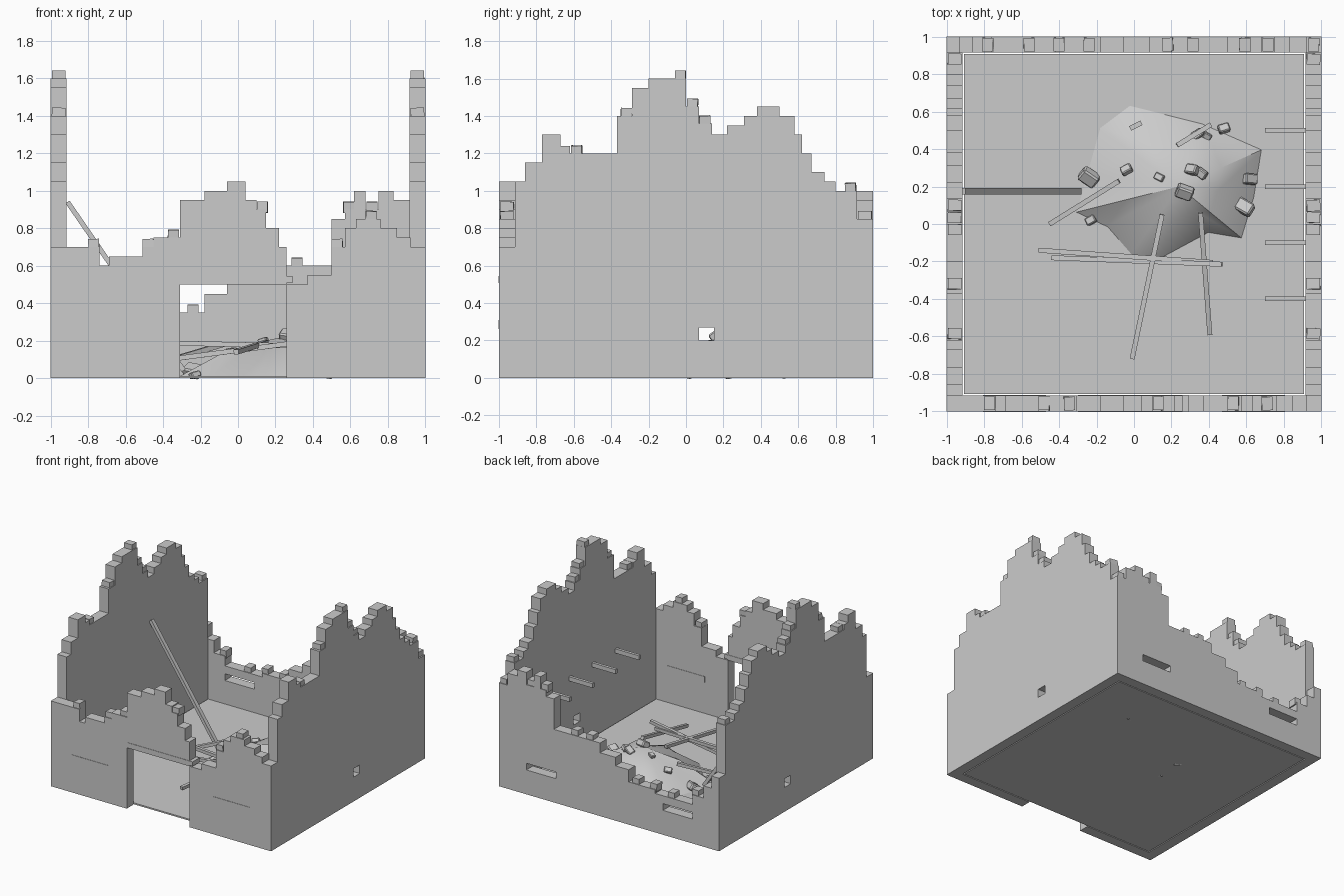
import bpy, bmesh, math, random
from mathutils import Vector, Matrix
from mathutils.bvhtree import BVHTree

if "Cube" in bpy.data.objects:
    bpy.data.objects.remove(bpy.data.objects["Cube"])

random.seed(4)
T = 0.085  # wall thickness
IN = 1 - T


def new_obj(name, bm):
    bmesh.ops.recalc_face_normals(bm, faces=bm.faces)
    me = bpy.data.meshes.new(name)
    bm.to_mesh(me)
    bm.free()
    ob = bpy.data.objects.new(name, me)
    bpy.context.collection.objects.link(ob)
    return ob


def box(name, lo, hi):
    bm = bmesh.new()
    c = [(a + b) / 2 for a, b in zip(lo, hi)]
    s = [b - a for a, b in zip(lo, hi)]
    bmesh.ops.create_cube(bm, size=1, matrix=Matrix.Translation(c) @ Matrix.Diagonal((*s, 1)))
    return new_obj(name, bm)


def plank(name, a, b, w=0.026, h=0.026):
    a, b = Vector(a), Vector(b)
    d = b - a
    bm = bmesh.new()
    m = Matrix.Translation((a + b) / 2) @ d.to_track_quat('X', 'Z').to_matrix().to_4x4()
    bmesh.ops.create_cube(bm, size=1, matrix=m @ Matrix.Diagonal((d.length, w, h, 1)))
    return new_obj(name, bm)


def brick(name, c, s, tilt):
    bm = bmesh.new()
    r = Matrix.Identity(4)
    for ax in 'XYZ':
        r = r @ Matrix.Rotation(random.uniform(-tilt, tilt), 4, ax)
    bmesh.ops.create_cube(bm, size=1, matrix=Matrix.Translation(c) @ r @ Matrix.Diagonal((*s, 1)))
    if tilt > 0.2:
        bmesh.ops.bevel(bm, geom=bm.edges[:], offset=min(s) * 0.15, segments=1, affect='EDGES')
    return new_obj(name, bm)


def wall(name, steps, end, bricks, place, door=None):
    """Stepped profile: steps are (start, height), place maps (along, depth, z) to the world."""
    top = []
    for i, (u, z) in enumerate(steps):
        nxt = steps[i + 1][0] if i + 1 < len(steps) else end
        top += [(u, z), (nxt, z)]
    pts = [(steps[0][0], 0)] + top + [(end, 0)]
    if door:
        l, r, z = door
        pts += [(r, 0), (r, z), (l, z), (l, 0)]
    bm = bmesh.new()
    f = bm.faces.new([bm.verts.new(place(u, 0, z)) for u, z in pts])
    d = Vector(place(0, T, 0)) - Vector(place(0, 0, 0))
    ext = bmesh.ops.extrude_face_region(bm, geom=[f], use_keep_orig=True)
    bmesh.ops.translate(bm, vec=d, verts=[v for v in ext['geom'] if isinstance(v, bmesh.types.BMVert)])
    bmesh.ops.triangulate(bm, faces=[f for f in bm.faces if len(f.verts) > 4])
    ob = new_obj(name, bm)
    # loose bricks resting on the broken edge
    for u in bricks:
        z = [h for s, h in steps if s <= u][-1]
        size = [abs(c) for c in Vector(place(0.058, T * 0.85, 0.06)) - Vector(place(0, 0, 0))]
        brick(name + "_loose_brick", place(u, T / 2, z + 0.012), size, 0.05)
    return ob


def cut(ob, lo, hi):
    c = box("cutter", lo, hi)
    c.hide_render = True
    m = ob.modifiers.new("hole", 'BOOLEAN')
    m.operation, m.solver, m.object = 'DIFFERENCE', 'EXACT', c
    bpy.context.view_layer.objects.active = ob
    bpy.ops.object.modifier_apply(modifier=m.name)
    bpy.data.objects.remove(c)


# Floor
box("floor", (-0.907, -0.907, 0), (0.907, 0.907, 0.012))

# Front wall with doorway, lintel and window fillers
front = [(-1, .7), (-.74, .6), (-.69, .65), (-.51, .7), (-.45, .75), (-.31, .95), (-.18, 1.0),
         (-.06, 1.05), (.04, .95), (.10, .9), (.15, .8), (.22, .7), (.26, .5), (.37, .55),
         (.5, .7), (.57, .8), (.63, .85), (.76, .8), (.85, .75), (.92, .7)]
wall("front_wall", front, 1, [-.77, -.48, -.345, .13, .53, .71],
     lambda u, d, z: (u, -1 + d, z), (-.31, .26, .5))
box("door_lintel", (-.3, -1.003, .508), (.29, -IN + .003, .545))
for s in (-1, 1):
    x = sorted((s * .47, s * .805))
    box("front_window_board", (x[0], -1.003, .26), (x[1], -IN + .003, .31))

# Back wall with two slits
back = [(-1, .6), (-.93, .5), (-.86, .4), (-.76, .32), (-.42, .35), (-.18, .45), (-.06, .52),
        (.08, .6), (.5, .85), (.57, .9), (.62, 1.0), (.68, .9), (.75, 1.0), (.83, .95), (.92, .85)]
bw = wall("back_wall", back, 1, [-.78, -.56, -.4, -.24, .18, .315, .59, .715, .96],
          lambda u, d, z: (u, 1 - d, z))
for x in (-.76, .48):
    cut(bw, (x, .8, .2), (x + .27, 1.1, .255))

# Matching side walls, each with a small square hole
side = [(-IN, 1.05), (-.86, 1.15), (-.77, 1.3), (-.67, 1.24), (-.62, 1.2), (-.37, 1.4), (-.29, 1.55),
        (-.2, 1.6), (0, 1.45), (.07, 1.36), (.14, 1.3), (.22, 1.35), (.31, 1.4), (.38, 1.45),
        (.5, 1.4), (.58, 1.3), (.62, 1.2), (.67, 1.1), (.74, 1.05), (.8, 1.0)]
for s, n in ((-1, "left_wall"), (1, "right_wall")):
    w = wall(n, side, IN, [-.585, -.32, -.03, .035, .1, .88],
             lambda u, d, z, s=s: (s * (1 - d), u, z))
    cut(w, (s - .2, .07, .2), (s + .2, .15, .27))

# Broken joists on the right wall
for y in (-.4, -.1, .2, .5):
    box("joist_stub", (.7, y - .012, .585), (.92, y + .012, .62))

# Rubble mound
rim = [(-.03, .64), (.37, .54), (.69, .4), (.65, .15), (.58, -.08), (.4, -.05), (.14, -.19),
       (-.02, -.17), (-.15, -.02), (-.32, .06), (-.26, .27), (-.19, .52)]
peak = Vector((.24, .2, .22))
bm = bmesh.new()
outer = [bm.verts.new((x, y, .005)) for x, y in rim]
mid = []
for x, y in rim:
    p = peak.lerp(Vector((x, y, 0)), .5)
    mid.append(bm.verts.new((p.x, p.y, random.uniform(.14, .18))))
tip = bm.verts.new(peak)
for i in range(len(rim)):
    j = (i + 1) % len(rim)
    bm.faces.new((outer[i], outer[j], mid[j], mid[i]))
    bm.faces.new((mid[i], mid[j], tip))
bm.faces.new(outer)
tree = BVHTree.FromBMesh(bm)
mound = new_obj("rubble_mound", bm)
bpy.context.view_layer.objects.active = mound
mound.select_set(True)
bpy.ops.object.shade_smooth_by_angle(angle=math.radians(35))

# Blocks scattered over the mound
for x, y, s in [(-.24, .25, .1), (-.04, .29, .06), (.135, .25, .05), (.27, .17, .09), (.31, .29, .07),
                (.36, .27, .06), (.34, .48, .06), (.48, .51, .06), (.62, .24, .075), (.59, .09, .095),
                (-.23, .02, .055), (.39, .47, .045)]:
    hit = tree.ray_cast(Vector((x, y, 1)), Vector((0, 0, -1)))[0]
    z = hit.z if hit else .01
    brick("rubble_block", (x, y, z + s * .2), (s, s * .75, s * .6), .6)

# Fallen planks
for a, b in [((-.51, -.14, .19), (.42, -.205, .17)), ((-.44, -.18, .09), (.47, -.215, .21)),
             ((-.01, -.72, .14), (.15, .05, .19)), ((.405, -.59, .05), (.355, .06, .21)),
             ((-.45, 0, .07), (-.08, .23, .18)), ((.23, .42, .15), (.41, .53, .12)),
             ((-.02, .51, .1), (.04, .54, .1))]:
    plank("fallen_plank", a, b)
plank("leaning_beam", (-.91, .175, .94), (-.29, .175, .04), .034, .026)
